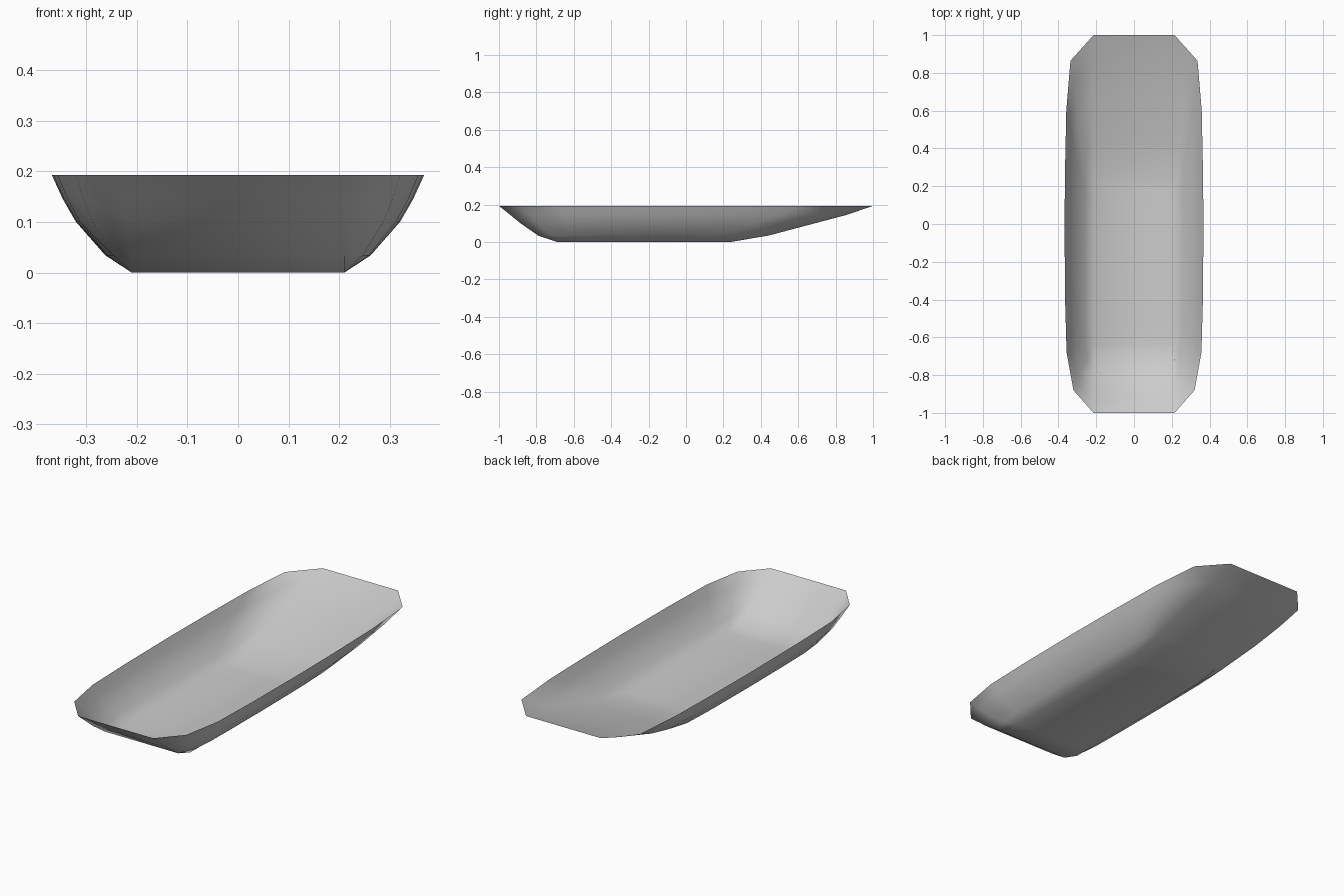
import bpy
import bmesh

cube = bpy.data.objects.get("Cube")
if cube:
    bpy.data.objects.remove(cube, do_unlink=True)

# Flat grey finish
grey = bpy.data.materials.new("light_grey")
grey.use_nodes = True
colour = (0.6, 0.6, 0.6, 1)
grey.diffuse_color = colour
grey.node_tree.nodes["Principled BSDF"].inputs["Base Color"].default_value = colour

# Horizontal contours: height, front y, back y, greatest half width
LEVELS = [
    (0.0, -0.69, 0.24, 0.21),
    (0.034, -0.79, 0.44, 0.262),
    (0.1, -0.885, 0.69, 0.32),
    (0.145, -0.94, 0.86, 0.346),
    (0.193, -1.0, 1.0, 0.368),
]
# Side outline: share of length from the front, share of the side bulge
SIDE = [(0, 0.03), (0.06, 0.7), (0.16, 0.93), (0.3, 0.98), (0.5, 1),
        (0.65, 0.98), (0.8, 0.94), (0.932, 0.8), (1, 0.03)]
END_HALF = 0.21


def contour(bm, z, front, back, half):
    """One closed ring, up the left side and down the right."""
    pts = [(END_HALF + (half - END_HALF) * f, front + (back - front) * t)
           for t, f in SIDE]
    ring = pts + [(-x, y) for x, y in reversed(pts)]
    return [bm.verts.new((x, y, z)) for x, y in ring]


# Open dish: thin walls between contours and a flat floor
bm = bmesh.new()
rings = [contour(bm, *level) for level in LEVELS]
count = len(rings[0])
for low, high in zip(rings, rings[1:]):
    for i in range(count):
        j = (i + 1) % count
        bm.faces.new((low[j], low[i], high[i], high[j]))
floor = rings[0]
for i in range(len(SIDE) - 1):
    bm.faces.new((floor[i], floor[i + 1], floor[count - 2 - i], floor[count - 1 - i]))
bm.normal_update()

mesh = bpy.data.meshes.new("dish_shell")
bm.to_mesh(mesh)
bm.free()
mesh.materials.append(grey)
for face in mesh.polygons:
    face.use_smooth = True
dish = bpy.data.objects.new("dish_shell", mesh)
bpy.context.collection.objects.link(dish)
